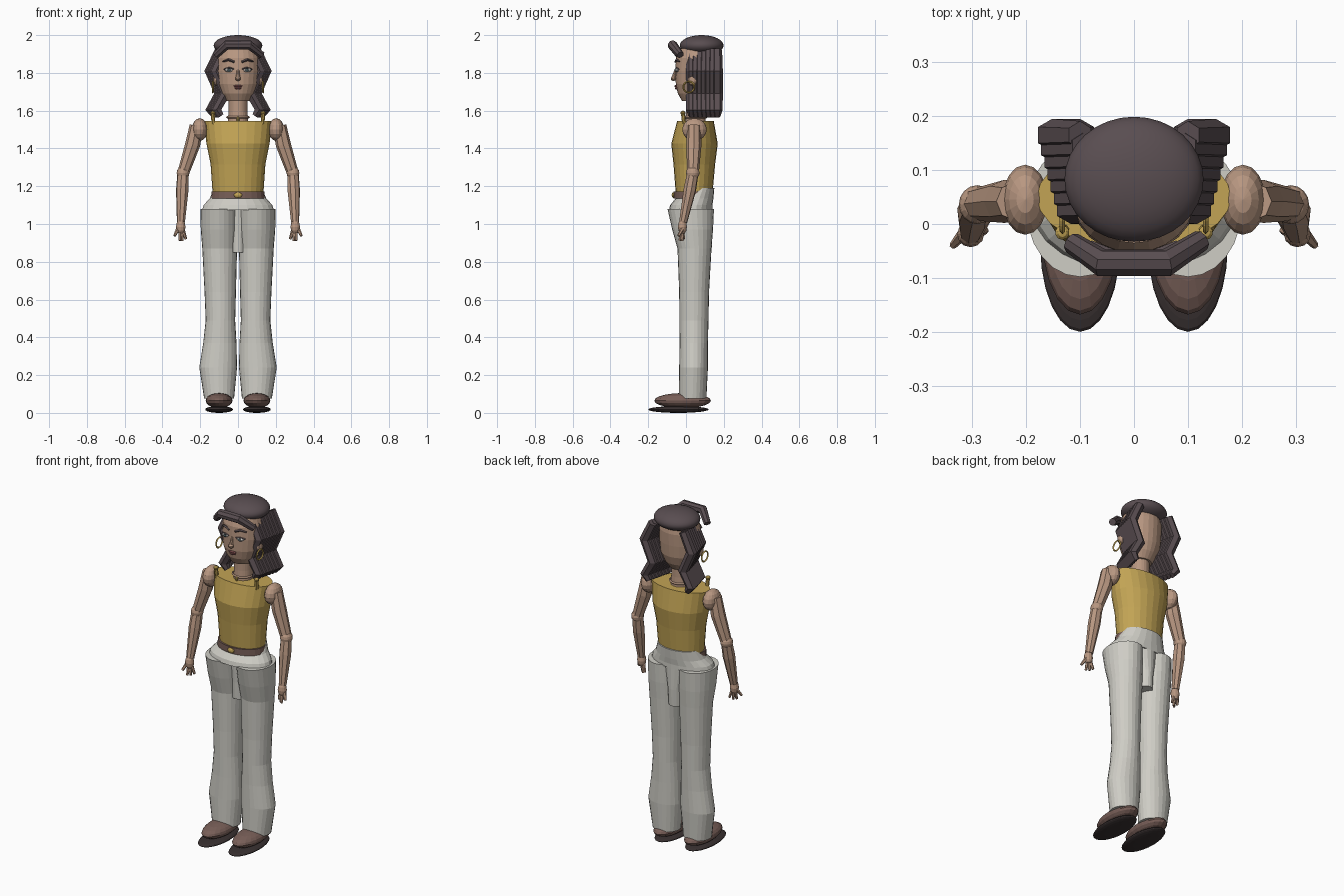
import bpy, bmesh
from math import cos, sin, pi
from mathutils import Matrix

if "Cube" in bpy.data.objects:
    bpy.data.objects.remove(bpy.data.objects["Cube"])


def material(name, rgb):
    m = bpy.data.materials.new(name)
    m.use_nodes = True
    m.diffuse_color = (*rgb, 1)
    m.node_tree.nodes["Principled BSDF"].inputs["Base Color"].default_value = (*rgb, 1)
    return m


SKIN = material("skin", (.48, .31, .22))
GOLD = material("mustard", (.54, .37, .09))
PANTS = material("off white", (.62, .61, .56))
HAIR = material("dark hair", (.1, .075, .082))
LEATHER = material("brown leather", (.19, .115, .098))
SOLE = material("dark sole", (.04, .03, .03))
EYE = material("eye white", (.65, .63, .6))
IRIS = material("iris", (.06, .09, .1))
LIPS = material("lips", (.25, .09, .09))


def add(name, mesh, mat, smooth=False):
    o = bpy.data.objects.new(name, mesh)
    bpy.context.collection.objects.link(o)
    mesh.materials.clear()
    mesh.materials.append(mat)
    for p in mesh.polygons:
        p.use_smooth = smooth
    return o


def loft(name, rings, mat, n=24):
    """Capped stack of ellipses, each given as centre x, centre y, z, radius x, radius y."""
    bm = bmesh.new()
    loops = [[bm.verts.new((cx + rx * cos(2 * pi * i / n), cy + ry * sin(2 * pi * i / n), z))
              for i in range(n)] for cx, cy, z, rx, ry in rings]
    for a, b in zip(loops, loops[1:]):
        for i in range(n):
            j = (i + 1) % n
            bm.faces.new((a[i], a[j], b[j], b[i]))
    bm.faces.new(loops[0])
    bm.faces.new(loops[-1])
    bmesh.ops.recalc_face_normals(bm, faces=bm.faces)
    me = bpy.data.meshes.new(name)
    bm.to_mesh(me)
    bm.free()
    return add(name, me, mat)


def ball(name, loc, radii, mat, seg=16, smooth=False):
    bm = bmesh.new()
    bmesh.ops.create_uvsphere(bm, u_segments=seg, v_segments=seg // 2, radius=1,
                              matrix=Matrix.Translation(loc) @ Matrix.Diagonal((*radii, 1)))
    me = bpy.data.meshes.new(name)
    bm.to_mesh(me)
    bm.free()
    return add(name, me, mat, smooth)


def tube(name, points, radii, mat, res=2, closed=False):
    """Faceted tube along a polyline with a radius at each point."""
    cu = bpy.data.curves.new(name, "CURVE")
    cu.dimensions = "3D"
    cu.bevel_depth = 1
    cu.bevel_resolution = res
    cu.use_fill_caps = True
    sp = cu.splines.new("POLY")
    sp.points.add(len(points) - 1)
    for p, co, r in zip(sp.points, points, radii):
        p.co = (*co, 1)
        p.radius = r
    sp.use_cyclic_u = closed
    sp.use_smooth = False
    tmp = bpy.data.objects.new(name + "_path", cu)
    bpy.context.collection.objects.link(tmp)
    dg = bpy.context.evaluated_depsgraph_get()
    me = bpy.data.meshes.new_from_object(tmp.evaluated_get(dg))
    bpy.data.objects.remove(tmp)
    bpy.data.curves.remove(cu)
    return add(name, me, mat)


def hoop(name, centre, r, thick, axis, mat):
    x, y, z = centre
    ring = [(cos(pi * i / 10) * r, sin(pi * i / 10) * r) for i in range(20)]
    pts = [(x, y + a, z + b) if axis == "x" else (x + a, y + b, z) for a, b in ring]
    return tube(name, pts, [thick] * 20, mat, 0, True)


# Head and neck
loft("head", [(0, .045, 1.65, .065, .065), (0, .047, 1.69, .09, .09), (0, .05, 1.74, .11, .104),
              (0, .052, 1.81, .117, .108), (0, .055, 1.88, .115, .108), (0, .06, 1.93, .1, .095)], SKIN)
loft("neck", [(0, .05, 1.52, .055, .055), (0, .05, 1.6, .05, .05), (0, .05, 1.68, .05, .05)], SKIN)
hoop("necklace", (0, .05, 1.565), .057, .006, "z", SKIN)
ball("pendant", (0, -.012, 1.555), (.009, .008, .014), GOLD, 8)

# Face
tube("nose", [(0, -.053, 1.82), (0, -.066, 1.775)], [.006, .011], SKIN)
ball("nose_tip", (0, -.066, 1.77), (.016, .015, .013), SKIN, 10)
ball("upper_lip", (0, -.053, 1.73), (.026, .009, .006), LIPS, 10)
ball("lower_lip", (0, -.05, 1.719), (.02, .01, .007), LIPS, 10)
for s, side in ((1, "left"), (-1, "right")):
    ball(side + "_eye", (s * .047, -.046, 1.815), (.024, .011, .011), EYE, 12)
    ball(side + "_iris", (s * .047, -.055, 1.815), (.009, .006, .009), IRIS, 10)
    tube(side + "_eyelid", [(s * .022, -.052, 1.82), (s * .047, -.053, 1.828), (s * .074, -.038, 1.819)],
         [.004] * 3, HAIR, 0)
    tube(side + "_eyebrow", [(s * .02, -.056, 1.858), (s * .05, -.05, 1.87), (s * .08, -.034, 1.86)],
         [.006, .007, .004], HAIR, 0)
    ball(side + "_ear", (s * .117, .035, 1.765), (.017, .026, .033), SKIN, 10)
    hoop(side + "_earring", (s * .133, .015, 1.725), .029, .005, "x", GOLD)

    # Wavy side hair made of overlapping strands, flaring towards the back
    for k in range(7):
        y, out = .03 + .0225 * k, -.035 + .035 * k / 6
        wave = ((.1, 1.92), (.152, 1.81), (.1, 1.69), (.148, 1.605), (.125, 1.572))
        tube(f"{side}_hair_strand_{k}", [(s * (x + out), y, z) for x, z in wave],
             [.026, .03, .03, .029, .018], HAIR, 1)

# Hair cap and rolled fringe
ball("hair_cap", (0, .083, 1.945), (.129, .116, .055), HAIR, 32, True)
tube("hair_fringe", [(-.115, -.035, 1.895), (-.06, -.072, 1.948), (.06, -.072, 1.948), (.125, -.03, 1.895)],
     [.02, .026, .026, .02], HAIR)

# Sleeveless top
loft("top", [(0, .043, 1.17, .135, .098), (0, .044, 1.315, .145, .11), (0, .045, 1.425, .167, .123),
             (0, .05, 1.545, .18, .097)], GOLD)

# Belt and hips
loft("belt", [(0, .035, 1.135, .143, .1), (0, .035, 1.172, .14, .1)], LEATHER)
ball("belt_buckle", (0, -.066, 1.153), (.022, .01, .015), GOLD, 12)
loft("hips", [(0, .025, 1.075, .19, .115), (0, .028, 1.1, .182, .112), (0, .045, 1.135, .15, .1),
              (0, .07, 1.19, .125, .08)], PANTS)
loft("crotch", [(0, .055, .85, .05, .08), (0, .055, .95, .055, .085), (0, .05, 1.08, .09, .09)], PANTS)

for s, side in ((1, "left"), (-1, "right")):
    # Shoulder strap
    tube(side + "_strap", [(s * .13, -.01, 1.53), (s * .133, -.016, 1.585)], [.011, .011], GOLD)
    ball(side + "_strap_knot", (s * .133, -.016, 1.588), (.014, .014, .012), GOLD, 10)

    # Arm
    ball(side + "_shoulder", (s * .202, .045, 1.5), (.042, .065, .06), SKIN)
    tube(side + "_upper_arm", [(s * .22, .042, 1.52), (s * .24, .042, 1.42), (s * .29, .037, 1.27)],
         [.036, .04, .031], SKIN)
    ball(side + "_elbow", (s * .291, .036, 1.27), (.034, .036, .035), SKIN)
    tube(side + "_forearm", [(s * .291, .036, 1.27), (s * .295, .02, 1.18), (s * .302, -.015, 1.01)],
         [.031, .034, .022], SKIN)
    ball(side + "_hand", (s * .303, -.019, .985), (.025, .024, .04), SKIN, 12)
    for name, dx, dy, z in (("thumb", .036, -.04, .937), ("index_finger", .008, -.034, .912),
                            ("middle_finger", -.006, -.02, .91), ("little_finger", -.024, -.012, .92)):
        tube(f"{side}_{name}", [(s * (.303 + dx * .4), -.019, .975), (s * (.3 + dx), dy, z)],
             [.011, .007], SKIN, 1)

    # Flared trouser leg
    loft(side + "_trouser_leg", [(s * .1, .035, .075, .079, .073), (s * .105, .04, .24, .1, .076),
                                 (s * .096, .041, .37, .088, .075), (s * .093, .042, .49, .078, .077),
                                 (s * .094, .043, .64, .083, .079), (s * .097, .045, .87, .092, .09),
                                 (s * .099, .035, .97, .098, .108), (s * .1, .025, 1.08, .099, .123)],
         PANTS)

    # Shoe
    ball(side + "_shoe", (s * .1, -.018, .065), (.071, .15, .04), LEATHER, 20)
    ball(side + "_sole", (s * .1, -.04, .018), (.074, .16, .018), SOLE, 24)
